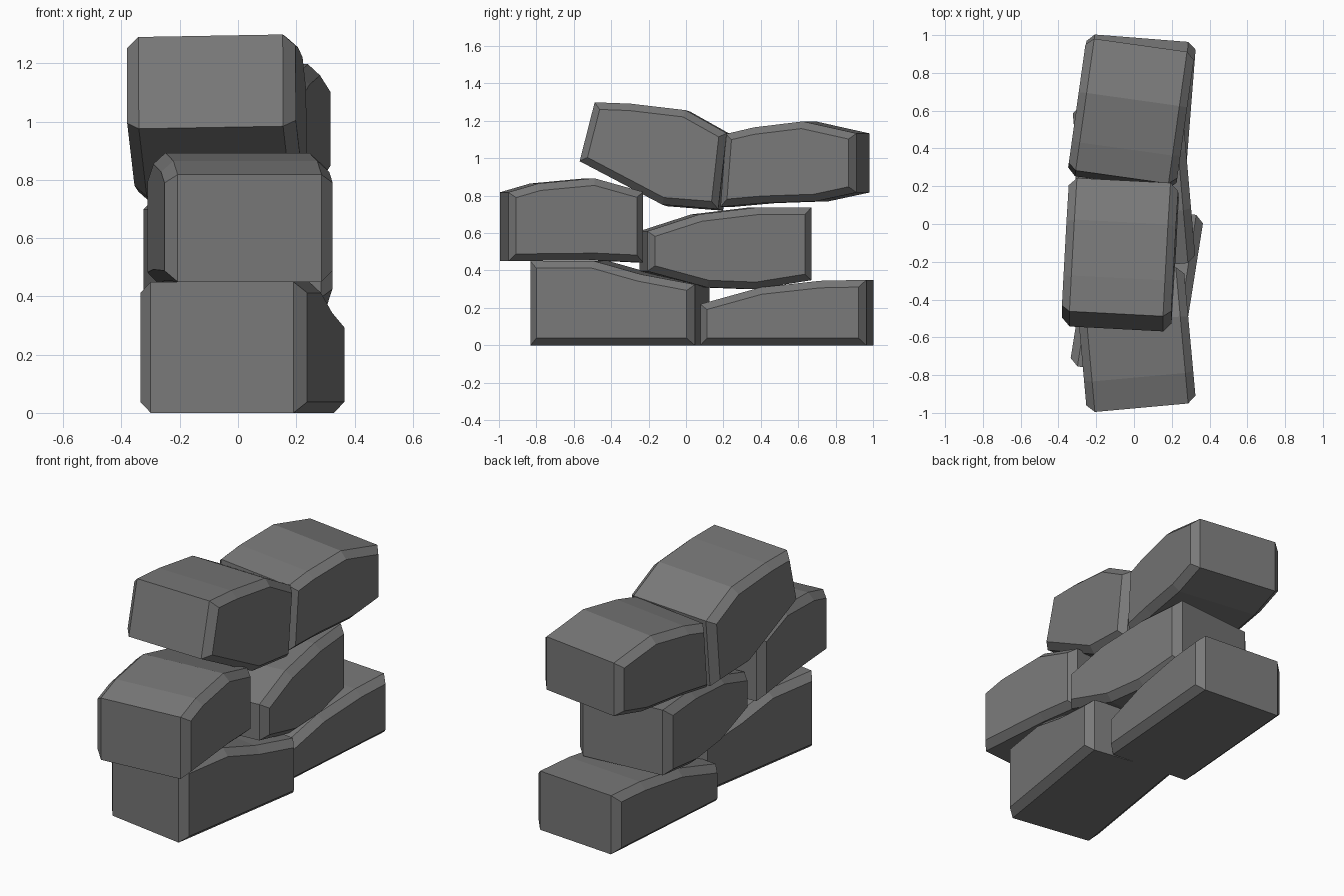
import bpy, bmesh, math
from mathutils import Vector, Matrix

if "Cube" in bpy.data.objects:
    bpy.data.objects.remove(bpy.data.objects["Cube"])

grey = bpy.data.materials.new("stone grey")
grey.diffuse_color = (0.19, 0.19, 0.19, 1)
grey.use_nodes = True
grey.node_tree.nodes["Principled BSDF"].inputs["Base Color"].default_value = grey.diffuse_color

BEVEL = 0.042


def inset(pts, d):
    """Offset a counter-clockwise outline inwards with mitred corners."""
    out = []
    for i, p in enumerate(pts):
        a = (p - pts[i - 1]).normalized()
        b = (pts[(i + 1) % len(pts)] - p).normalized()
        na, nb = Vector((-a.y, a.x)), Vector((-b.y, b.x))
        out.append(p + (na + nb) * d / (1 + na.dot(nb)))
    return out


def stone(name, x, y, turn, profile, width=0.58, roll=0):
    """Side outline (y, z) run across the width, with chamfered ends."""
    outer = [Vector(p) for p in profile]
    inner = inset(outer, BEVEL * 0.9)
    h = width / 2
    rings = ((-h, inner), (BEVEL - h, outer), (h - BEVEL, outer), (h, inner))
    bm = bmesh.new()
    loops = [[bm.verts.new((px, p.x, p.y)) for p in pts] for px, pts in rings]
    n = len(outer)
    for r, s in zip(loops, loops[1:]):
        for i in range(n):
            j = (i + 1) % n
            bm.faces.new((r[i], r[j], s[j], s[i]))
    bm.faces.new(loops[0])
    bm.faces.new(loops[-1])
    bmesh.ops.recalc_face_normals(bm, faces=bm.faces)
    bm.transform(Matrix.Translation((x, y, 0))
                 @ Matrix.Rotation(math.radians(turn), 4, 'Z')
                 @ Matrix.Rotation(math.radians(roll), 4, 'Y'))
    me = bpy.data.meshes.new(name)
    bm.to_mesh(me)
    bm.free()
    me.materials.append(grey)
    bpy.context.collection.objects.link(bpy.data.objects.new(name, me))


# bottom course
stone("bottom_front_stone", 0.015, -0.353, -9,
      [(-.445, 0), (.445, 0), (.445, .325), (.15, .38), (-.10, .45), (-.445, .45)])
stone("bottom_back_stone", 0.005, 0.54, -4.5,
      [(-.445, 0), (.445, 0), (.445, .35), (.2, .345), (-.12, .31), (-.445, .22)])
# middle course
stone("middle_front_stone", 0.007, -0.612, 5.2,
      [(-.362, .45), (.1, .455), (.362, .443), (.362, .82), (.1, .893), (-.2, .865), (-.362, .818)])
stone("middle_back_stone", 0.0, 0.21, 5,
      [(-.44, .396), (-.12, .31), (.14, .30), (.44, .348), (.44, .737), (.15, .737), (-.16, .70), (-.44, .61)])
# top course
stone("top_front_stone", -0.055, -0.16, -3,
      [(-.397, .98), (.045, .748), (.345, .724), (.39, 1.13), (.17, 1.253), (-.127, 1.288), (-.317, 1.295)],
      roll=-1)
stone("top_back_stone", -0.015, 0.59, -8,
      [(-.375, .74), (-.15, .76), (.14, .77), (.36, .817), (.36, 1.133), (.07, 1.197), (-.195, 1.165), (-.345, 1.13)])
